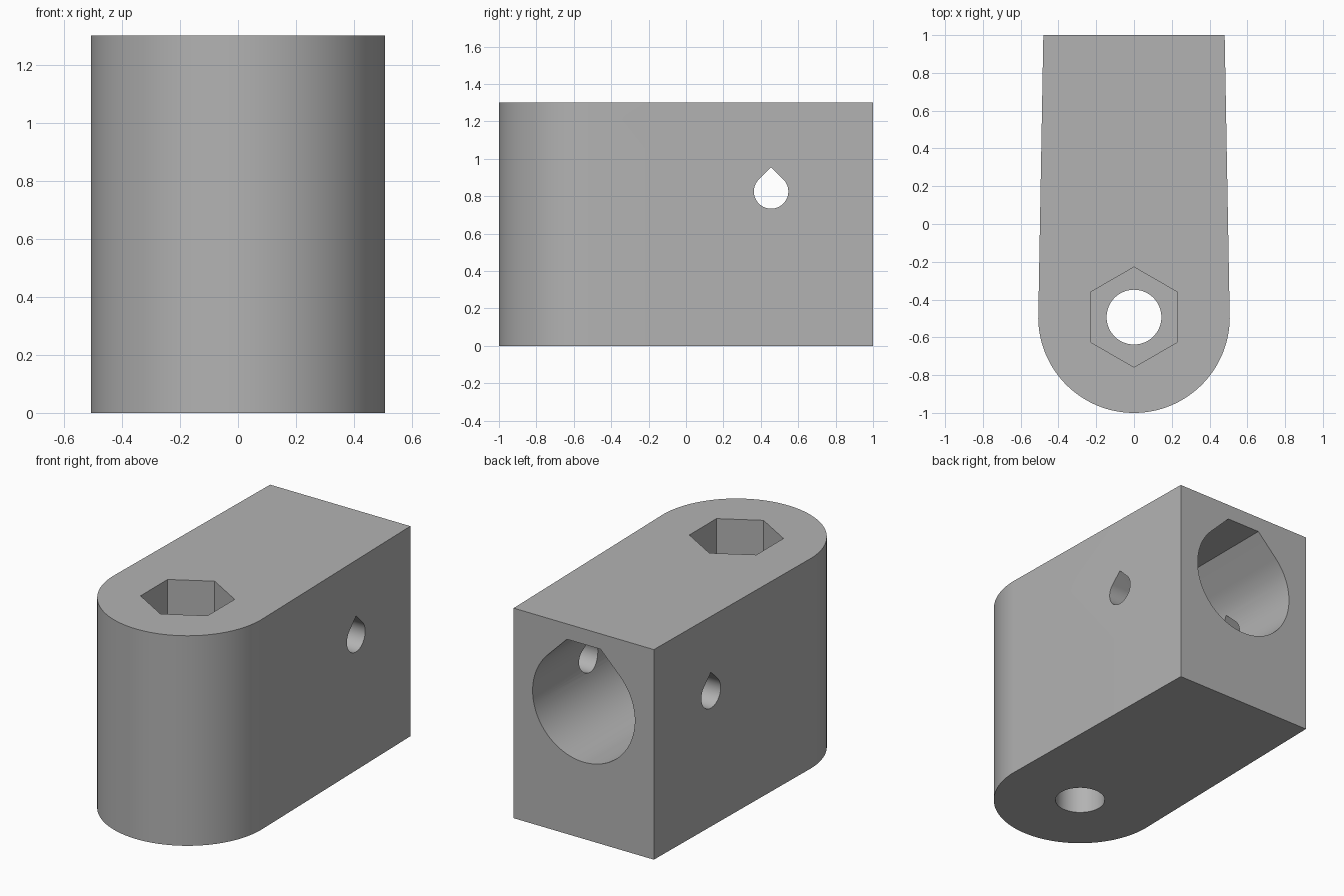
import bpy
import bmesh
from math import sin, cos, pi, radians, sqrt
from mathutils import Vector

if "Cube" in bpy.data.objects:
    bpy.data.objects.remove(bpy.data.objects["Cube"], do_unlink=True)

HEIGHT = 1.3
PIVOT_Y = -0.493      # centre of the rounded end and of the bolt hole
END_RADIUS = 0.507
BACK_HALF = 0.48
BORE_Z = 0.825        # shared height of the rod bore and the cross hole

grey = bpy.data.materials.new("grey plastic")
grey.use_nodes = True
colour = (0.45, 0.45, 0.45, 1)
grey.diffuse_color = colour
grey.node_tree.nodes["Principled BSDF"].inputs["Base Color"].default_value = colour


def arc(radius, start, end, steps):
    """Points on an arc, angles in degrees."""
    angles = [radians(start + (end - start) * i / steps) for i in range(steps + 1)]
    return [(radius * cos(a), radius * sin(a)) for a in angles]


def teardrop(radius, flat_top=None):
    """Round hole with a 45 degree roof, optionally cut off flat."""
    peak = radius * sqrt(2)
    roof = [(0, peak)]
    if flat_top:
        roof = [(peak - flat_top, flat_top), (flat_top - peak, flat_top)]
    return arc(radius, 135, 405, 72) + roof


def prism(name, outline, place, sweep):
    """Sweep a 2D outline, placed in space by a function, along a vector."""
    bm = bmesh.new()
    face = bm.faces.new([bm.verts.new(place(u, v)) for u, v in outline])
    swept = bmesh.ops.extrude_face_region(bm, geom=[face])["geom"]
    bmesh.ops.translate(bm, vec=Vector(sweep),
                        verts=[g for g in swept if isinstance(g, bmesh.types.BMVert)])
    bmesh.ops.recalc_face_normals(bm, faces=bm.faces)
    mesh = bpy.data.meshes.new(name)
    bm.to_mesh(mesh)
    bm.free()
    mesh.materials.append(grey)
    obj = bpy.data.objects.new(name, mesh)
    bpy.context.collection.objects.link(obj)
    return obj


# Body: rounded front, slightly tapered sides, flat back
outline = arc(END_RADIUS, 181, 359, 90)
outline += [(BACK_HALF, 1 - PIVOT_Y), (-BACK_HALF, 1 - PIVOT_Y)]
body = prism("clamp_body", outline, lambda u, v: (u, v + PIVOT_Y, 0), (0, 0, HEIGHT))

# Holes: bolt hole, nut pocket, blind rod bore, cross hole
cutters = [
    prism("bolt_hole", arc(0.145, 0, 355, 71),
          lambda u, v: (u, v + PIVOT_Y, -0.1), (0, 0, HEIGHT + 0.2)),
    prism("nut_pocket", arc(0.265, 30, 330, 5),
          lambda u, v: (u, v + PIVOT_Y, HEIGHT - 0.4), (0, 0, 0.5)),
    prism("rod_bore", teardrop(0.35, 0.38),
          lambda u, v: (u, -0.09, v + BORE_Z), (0, 1.2, 0)),
    prism("cross_hole", teardrop(0.092),
          lambda u, v: (-0.7, u + 0.455, v + BORE_Z), (1.4, 0, 0)),
]

bpy.context.view_layer.objects.active = body
for cutter in cutters:
    cutter.hide_render = True
    cut = body.modifiers.new(cutter.name, "BOOLEAN")
    cut.operation = "DIFFERENCE"
    cut.solver = "EXACT"
    cut.object = cutter
    bpy.ops.object.modifier_apply(modifier=cut.name)
    bpy.data.objects.remove(cutter, do_unlink=True)

# Smooth round walls, crisp rims
bpy.ops.object.select_all(action="DESELECT")
body.select_set(True)
bpy.ops.object.shade_smooth_by_angle(angle=radians(25))
